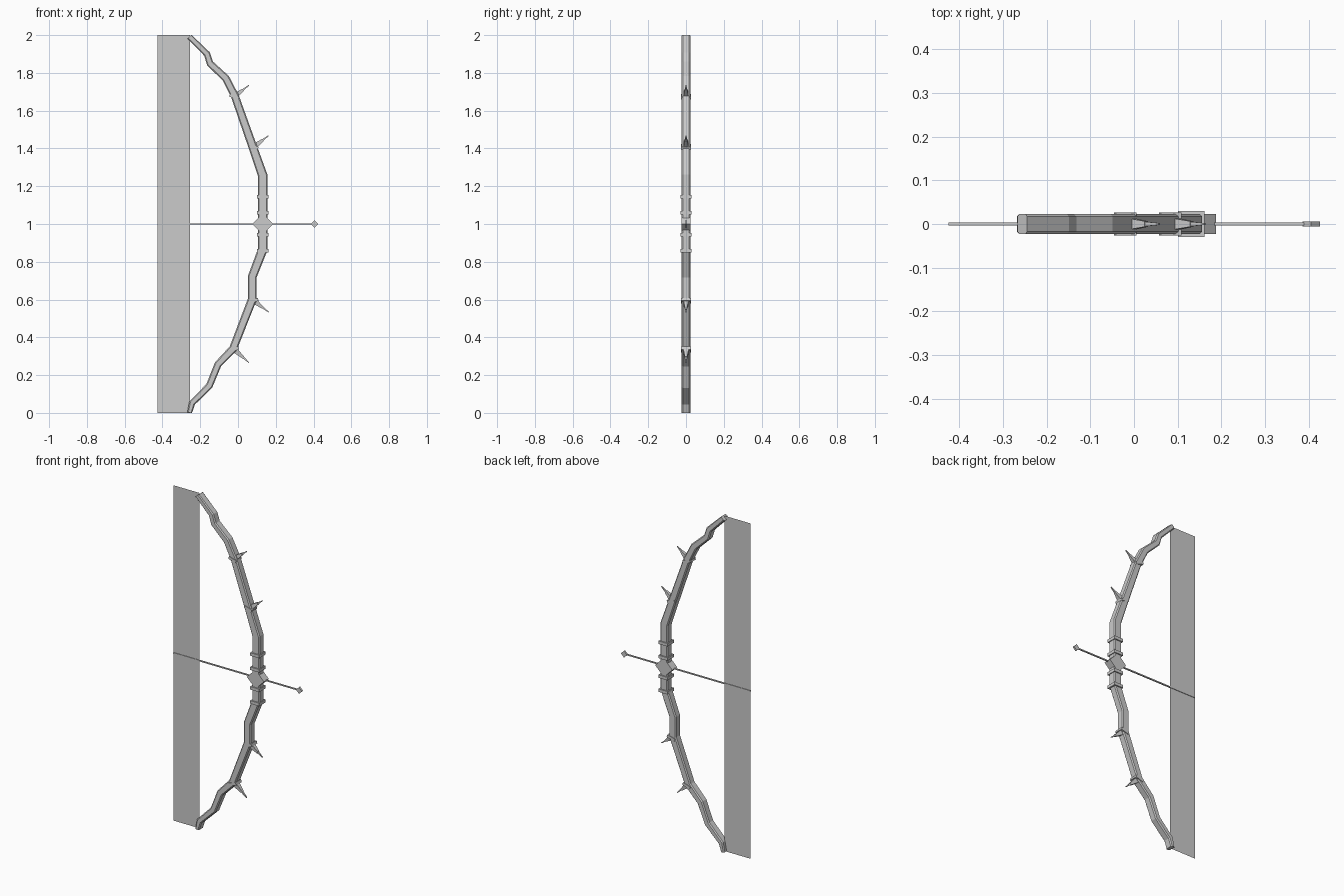
import bpy, bmesh, math
from mathutils import Vector, Matrix

if "Cube" in bpy.data.objects:
    bpy.data.objects.remove(bpy.data.objects["Cube"])

grey = bpy.data.materials.new("plain grey")
grey.diffuse_color = (0.6, 0.6, 0.6, 1)
grey.use_nodes = True
grey.node_tree.nodes["Principled BSDF"].inputs["Base Color"].default_value = grey.diffuse_color


def finish(name, bm, normals=True):
    if normals:
        bmesh.ops.recalc_face_normals(bm, faces=bm.faces)
    me = bpy.data.meshes.new(name)
    bm.to_mesh(me)
    bm.free()
    me.materials.append(grey)
    ob = bpy.data.objects.new(name, me)
    bpy.context.collection.objects.link(ob)
    return ob


def box(name, loc, size, angle=0.0):
    """Box turned by angle about the y axis."""
    bm = bmesh.new()
    m = Matrix.Translation(loc) @ Matrix.Rotation(angle, 4, 'Y') @ Matrix.Diagonal((*size, 1))
    bmesh.ops.create_cube(bm, size=1, matrix=m)
    return finish(name, bm)


def spike(name, start, end, r1, r2):
    """Four-sided tapered bar between two points."""
    a, b = Vector(start), Vector(end)
    d = b - a
    rot = d.to_track_quat('Z', 'Y').to_matrix().to_4x4()
    bm = bmesh.new()
    bmesh.ops.create_cone(bm, cap_ends=True, segments=4, radius1=r1, radius2=r2, depth=d.length,
                          matrix=Matrix.Translation((a + b) / 2) @ rot @ Matrix.Rotation(math.pi / 4, 4, 'Z'))
    return finish(name, bm)


# bow limb: chamfered box section swept along a bent path (x, z, half width)
path = [(-0.256, 1.992, .016), (-0.164, 1.90, .017), (-0.148, 1.85, .018), (-0.065, 1.772, .020),
        (-0.016, 1.676, .021), (0.079, 1.406, .023), (0.131, 1.257, .025), (0.131, 0.865, .025),
        (0.075, 0.72, .023), (0.075, 0.60, .023), (-0.026, 0.34, .021), (-0.106, 0.257, .019),
        (-0.152, 0.143, .018), (-0.243, 0.052, .016), (-0.256, 0.0, .013)]
bm = bmesh.new()
rings = []
pts = [Vector((x, 0, z)) for x, z, w in path]
for i, p in enumerate(pts):
    d1 = (p - pts[max(i - 1, 0)]).normalized()
    d2 = (pts[min(i + 1, len(pts) - 1)] - p).normalized()
    t = (d1 + d2).normalized()
    side = Vector((-t.z, 0, t.x)) / max(t.dot(d1 if i else d2), 0.5)
    w, h, c = path[i][2], 0.023, 0.006
    section = [(w, h - c), (w - c, h), (c - w, h), (-w, h - c), (-w, c - h), (c - w, -h), (w - c, -h), (w, c - h)]
    ring = []
    for s, y in section:
        co = p + side * s + Vector((0, y, 0))
        co.z = min(max(co.z, 0), 2)
        ring.append(bm.verts.new(co))
    rings.append(ring)
for a, b in zip(rings, rings[1:]):
    for k in range(8):
        bm.faces.new((a[k], a[(k + 1) % 8], b[(k + 1) % 8], b[k]))
bm.faces.new(rings[0])
bm.faces.new(rings[-1])
finish("bow_limb", bm)

# grip bands and the diamond block in the middle
for i, z in enumerate((1.145, 1.06, 0.943, 0.859)):
    box(f"grip_band_{i + 1}", (0.131, 0, z), (0.06, 0.06, 0.018))
box("grip_diamond", (0.131, 0, 1.0), (0.08, 0.046, 0.08), math.pi / 4)

# thorns: band round the limb, thick root, thin point
thorns = [(-0.02, 1.674, 0.058, 1.735), (0.083, 1.408, 0.162, 1.468),
          (0.083, 0.594, 0.162, 0.534), (-0.02, 0.336, 0.058, 0.266)]
for i, (x, z, tx, tz) in enumerate(thorns):
    a, b = Vector((x, 0, z)), Vector((tx, 0, tz))
    up = 1 if tz > z else -1
    box(f"thorn_band_{i + 1}", a, (0.05, 0.053, 0.016), 0.3 * up if i < 2 else -0.3)
    spike(f"thorn_root_{i + 1}", a, a.lerp(b, 0.62), 0.022, 0.009)
    spike(f"thorn_point_{i + 1}", a.lerp(b, 0.55), b, 0.008, 0.003)

# arrow with a flat diamond head
box("arrow_shaft", (-0.01, 0, 1.0), (0.83, 0.007, 0.007))
box("arrow_head", (0.406, 0, 1.0), (0.028, 0.011, 0.028), math.pi / 4)

# string sheet: a single flat panel along the back of the bow
bm = bmesh.new()
bm.faces.new([bm.verts.new((x, 0, z)) for x, z in ((-0.427, 0), (-0.254, 0), (-0.254, 2), (-0.427, 2))])
finish("string_sheet", bm, False)
